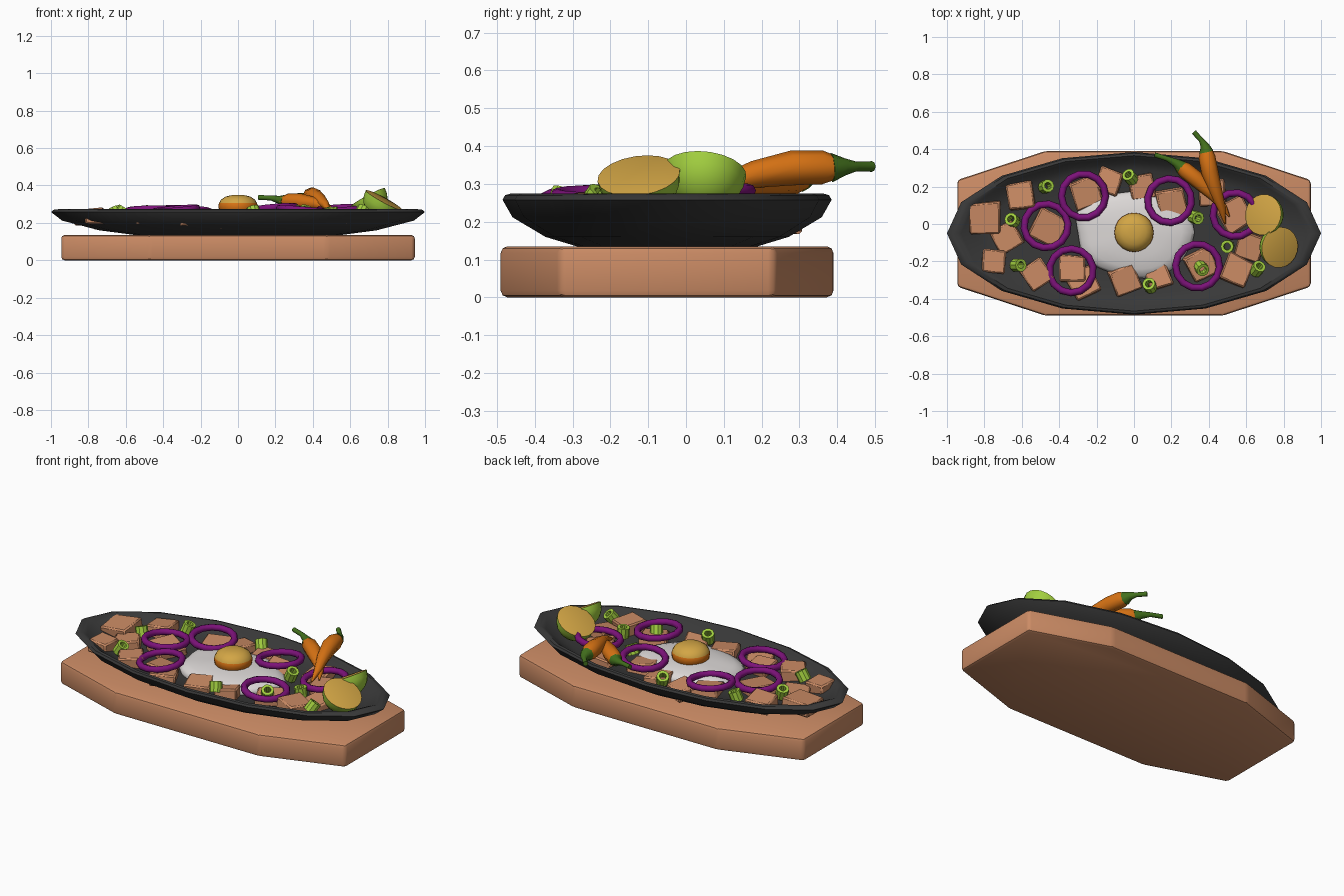
import bpy, bmesh, math, random
from mathutils import Vector, Matrix, Euler

if "Cube" in bpy.data.objects:
    bpy.data.objects.remove(bpy.data.objects["Cube"])

random.seed(4)
CY = -0.05  # centre line of board and plate


def mat(name, rgb):
    m = bpy.data.materials.new(name)
    m.diffuse_color = (*rgb, 1)
    m.use_nodes = True
    m.node_tree.nodes["Principled BSDF"].inputs["Base Color"].default_value = m.diffuse_color
    return m


TAN = mat("tan", (0.60, 0.26, 0.13))
IRON = mat("iron_black", (0.04, 0.04, 0.04))
WHITE = mat("egg_white", (0.72, 0.69, 0.68))
YELLOW = mat("yellow", (0.65, 0.38, 0.06))
ORANGE = mat("orange", (0.68, 0.17, 0.007))
LIME = mat("lime_green", (0.36, 0.62, 0.05))
STEM = mat("dark_green", (0.055, 0.16, 0.012))
PURPLE = mat("purple", (0.20, 0.006, 0.19))


def finish(name, bm, mats, angle=35, matrix=None):
    bmesh.ops.recalc_face_normals(bm, faces=bm.faces)
    me = bpy.data.meshes.new(name)
    bm.to_mesh(me)
    bm.free()
    ob = bpy.data.objects.new(name, me)
    bpy.context.collection.objects.link(ob)
    for m in mats:
        me.materials.append(m)
    if matrix:
        ob.matrix_world = matrix
    if angle:
        bpy.ops.object.select_all(action='DESELECT')
        ob.select_set(True)
        bpy.context.view_layer.objects.active = ob
        bpy.ops.object.shade_smooth_by_angle(angle=math.radians(angle))
    return ob


def skin(bm, rings, caps=True, closed=False, mat_of=lambda i: 0):
    """Join vertex rings with quads; cap the ends or close the loop."""
    vr = [[bm.verts.new(p) for p in r] for r in rings]
    n = len(vr[0])
    for i in range(len(vr) if closed else len(vr) - 1):
        a, b = vr[i], vr[(i + 1) % len(vr)]
        for k in range(n):
            f = bm.faces.new((a[k], a[(k + 1) % n], b[(k + 1) % n], b[k]))
            f.material_index = mat_of(i)
    if caps and not closed:
        bm.faces.new(vr[0]).material_index = mat_of(0)
        bm.faces.new(vr[-1]).material_index = mat_of(len(vr) - 1)


def lathe(name, profile, mats, n=16, sx=1, sy=1, matrix=None, angle=35, closed=False, mat_of=lambda i: 0):
    bm = bmesh.new()
    rings = [[(r * sx * math.cos(2 * math.pi * k / n), r * sy * math.sin(2 * math.pi * k / n), z)
              for k in range(n)] for r, z in profile]
    skin(bm, rings, closed=closed, mat_of=mat_of)
    return finish(name, bm, mats, angle, matrix)


def tube(name, pts, m, n=8):
    bm = bmesh.new()
    rings = []
    for i, (x, y, z, r) in enumerate(pts):
        d = Vector(pts[min(i + 1, len(pts) - 1)][:3]) - Vector(pts[max(i - 1, 0)][:3])
        side = d.cross(Vector((0, 0, 1))).normalized()
        up = side.cross(d).normalized()
        rings.append([Vector((x, y, z)) + r * (math.cos(t) * side + math.sin(t) * up)
                      for t in [2 * math.pi * k / n for k in range(n)]])
    skin(bm, rings)
    return finish(name, bm, [m], 60)


def place(x, y, z, rx=0, ry=0, rz=0):
    return Matrix.Translation((x, y, z)) @ Euler((rx, ry, rz)).to_matrix().to_4x4()


# wooden board: bevelled long octagon
bm = bmesh.new()
outline = [(0.475, 0.44), (0.945, 0.285), (0.945, -0.285), (0.475, -0.44),
           (-0.475, -0.44), (-0.945, -0.285), (-0.945, 0.285), (-0.475, 0.44)]
skin(bm, [[(x, y + CY, z) for x, y in outline] for z in (0, 0.135)])
bmesh.ops.bevel(bm, geom=bm.edges[:], offset=0.018, segments=2, affect='EDGES', profile=0.5)
finish("wooden_board", bm, [TAN], 40)

# oval iron plate
lathe("iron_plate", [(0.55, 0.135), (0.74, 0.16), (0.94, 0.212), (1.0, 0.258), (0.985, 0.27),
                     (0.955, 0.274), (0.925, 0.262), (0.87, 0.232), (0.78, 0.212), (0.5, 0.2)],
      [IRON], 16, 1, 0.435, place(0, CY, 0))

# meat chunks
meat = [(-.80, .03, .17), (-.61, .15, .14), (-.68, -.07, .14), (-.75, -.20, .12), (-.52, -.27, .14),
        (-.46, -.02, .17), (-.27, -.32, .15), (-.05, -.295, .14), (.13, -.28, .13), (.55, -.25, .15),
        (.62, -.12, .14), (-.135, .23, .13), (-.26, .17, .15), (.04, .2, .13), (.2, .11, .15),
        (.54, .05, .16), (.36, -.22, .15), (-.33, -.24, .14), (.42, .17, .14)]
for i, (x, y, s) in enumerate(meat):
    bm = bmesh.new()
    bmesh.ops.create_cube(bm, size=1)
    for v in bm.verts:
        v.co = Vector((v.co.x * s, v.co.y * s, v.co.z * 0.075)) * random.uniform(0.92, 1.08)
    bmesh.ops.bevel(bm, geom=bm.edges[:], offset=0.008, segments=1, affect='EDGES')
    rise = 0.02 * (math.hypot(x, (y - CY) / 0.435) > 0.7)
    finish("meat_chunk_%d" % i, bm, [TAN], 40,
           place(x, y, 0.212 + rise, random.uniform(-.14, .14), random.uniform(-.14, .14), random.uniform(-.6, .6)))

# fried egg white: low wavy dome
bm = bmesh.new()
rings = []
for s, z in [(0.97, 0.19), (1.0, 0.215), (0.95, 0.235), (0.8, 0.25), (0.55, 0.262), (0.25, 0.268)]:
    ring = []
    for k in range(32):
        t = 2 * math.pi * k / 32
        w = s * (1 + 0.05 * math.sin(3 * t + 0.5) + 0.04 * math.cos(5 * t) + 0.17 * max(0, math.cos(t + 0.75)) ** 8)
        ring.append((0.31 * w * math.cos(t) - 0.01, 0.23 * w * math.sin(t) - 0.045, z))
    rings.append(ring)
skin(bm, rings)
finish("egg_white", bm, [WHITE], 60)

# egg yolk: orange side, yellow top
lathe("egg_yolk", [(.09, .25), (.102, .27), (.105, .29), (.102, .305), (.09, .325), (.065, .341), (.03, .349)],
      [ORANGE, YELLOW], 20, matrix=place(0, -0.045, 0), angle=50, mat_of=lambda i: int(i >= 3))

# onion rings
for i, (x, y, z, rx, ry) in enumerate([(-.27, .15, .268, .06, .06), (-.47, -.01, .266, -.05, .05),
                                       (-.335, -.25, .268, -.1, 0), (.19, .125, .275, .05, .1),
                                       (.34, -.225, .268, -.06, -.06), (.54, .05, .272, .08, .05)]):
    prof = [(.118 + .019 * math.cos(a), .019 * math.sin(a)) for a in [math.pi * k / 4 for k in range(8)]]
    lathe("onion_ring_%d" % i, prof, [PURPLE], 14, matrix=place(x, y, z, rx, ry, i), closed=True, angle=50)

# spring onion pieces: short hollow tubes
for i, (x, y) in enumerate([(-.47, .2), (-.65, .02), (-.62, -.22), (-.02, .25), (.33, .035),
                            (.5, -.12), (.36, -.235), (.66, -.24), (.085, -.33)]):
    lathe("spring_onion_%d" % i, [(.035, -.03), (.035, .03), (.019, .03), (.019, -.03)], [LIME], 10, closed=True,
          matrix=place(x, y, 0.255, random.uniform(-.6, .6), random.uniform(-.6, .6), 0))

# lime halves: cut faces tilted away from each other
for i, (c, normal) in enumerate([((.69, .05, .333), (-.48, .1, .87)), ((.78, -.125, .322), (.47, -.12, .87))]):
    R = Vector(normal).to_track_quat('Z', 'Y').to_matrix().to_4x4()
    prof = [(.11 * math.cos(a), -.11 * math.sin(a)) for a in [math.radians(d) for d in (84, 66, 48, 32, 16, 0)]]
    lathe("lime_half_%d" % i, prof + [(.107, .001)], [LIME, YELLOW], 20, matrix=Matrix.Translation(c) @ R,
          mat_of=lambda k: int(k >= 5))

# chillies with stems
tube("chilli_a", [(.385, .40, .342, .03), (.39, .36, .344, .045), (.405, .28, .342, .046),
                  (.435, .18, .325, .036), (.47, .08, .295, .021), (.487, .0, .265, .004)], ORANGE)
tube("chilli_a_stem", [(.386, .385, .343, .039), (.378, .42, .345, .023), (.358, .45, .346, .013),
                       (.32, .492, .346, .014)], STEM)
tube("chilli_b", [(.24, .312, .315, .03), (.27, .29, .315, .043), (.34, .235, .312, .044),
                  (.42, .16, .302, .033), (.48, .09, .285, .018), (.51, .04, .267, .004)], ORANGE)
tube("chilli_b_stem", [(.253, .303, .315, .037), (.222, .328, .323, .022), (.175, .35, .333, .013),
                       (.11, .37, .336, .013)], STEM)
